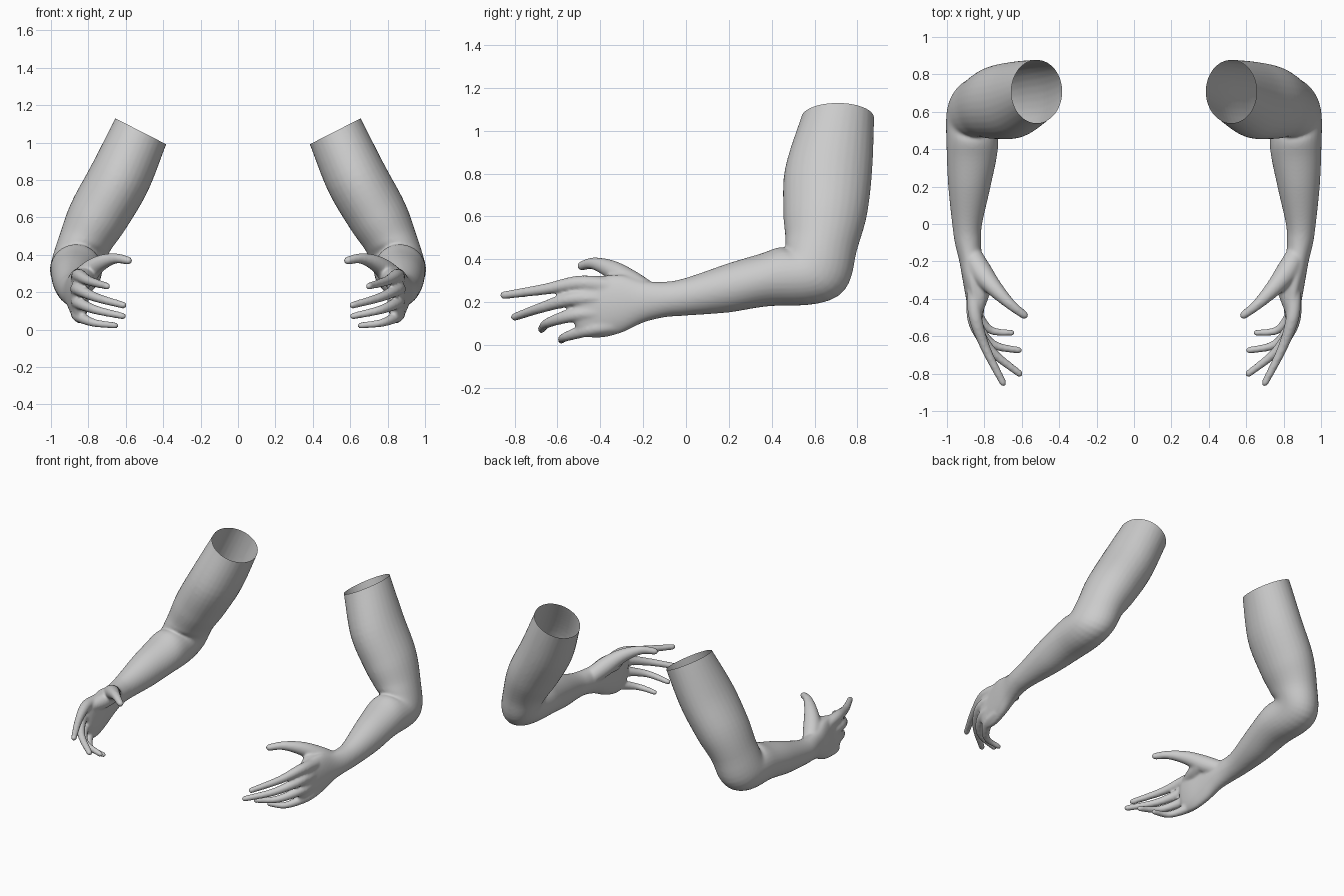
import bpy, bmesh, math
from mathutils import Vector

if "Cube" in bpy.data.objects:
    bpy.data.objects.remove(bpy.data.objects["Cube"])

skin = bpy.data.materials.new("light grey")
skin.diffuse_color = (0.6, 0.6, 0.6, 1)
skin.use_nodes = True
skin.node_tree.nodes["Principled BSDF"].inputs["Base Color"].default_value = skin.diffuse_color


def spline(rows, steps):
    """Smoothly interpolate rows of numbers (Catmull-Rom)."""
    out = []
    for i in range(len(rows) - 1):
        p0, p1 = rows[max(i - 1, 0)], rows[i]
        p2, p3 = rows[i + 1], rows[min(i + 2, len(rows) - 1)]
        for s in range(steps):
            t = s / steps
            out.append([0.5 * (2*b + (c - a)*t + (2*a - 5*b + 4*c - d)*t*t
                               + (3*b - a - 3*c + d)*t**3)
                        for a, b, c, d in zip(p0, p1, p2, p3)])
    return out + [list(rows[-1])]


def loft(bm, rings, n=32):
    """Closed skin through rings of (centre, half axis A, half axis B)."""
    loops = []
    for c, a, b in rings:
        loops.append([bm.verts.new(c + a*math.cos(2*math.pi*k/n) + b*math.sin(2*math.pi*k/n))
                      for k in range(n)])
    for p, q in zip(loops, loops[1:]):
        for k in range(n):
            bm.faces.new((p[k], p[(k+1) % n], q[(k+1) % n], q[k]))
    bm.faces.new(loops[0][::-1])
    bm.faces.new(loops[-1])


def limb(bm, rows):
    """Rows: x, y, z, half width, half depth, roll, pitch (degrees)."""
    rings = []
    for x, y, z, w, h, r, p in spline(rows, 6):
        r, p = math.radians(r), math.radians(p)
        rings.append((Vector((x, y, z)), Vector((math.cos(r), 0, math.sin(r))) * w,
                      Vector((0, -math.cos(p), math.sin(p))) * h))
    loft(bm, rings)


def digit(bm, rows):
    """Round tapered finger through rows of x, y, z, radius, with a rounded tip."""
    pts = spline(rows, 6)
    c = [Vector(p[:3]) for p in pts]
    rad = [p[3] for p in pts]
    end = (c[-1] - c[-2]).normalized()
    tip, tr = c[-1], rad[-1]
    for k in (30, 60, 80):
        c.append(tip + end * tr * math.sin(math.radians(k)))
        rad.append(tr * math.cos(math.radians(k)))
    rings = []
    for i, p in enumerate(c):
        t = (c[min(i+1, len(c)-1)] - c[max(i-1, 0)]).normalized()
        a = t.cross(Vector((0, 0, 1))).normalized()
        rings.append((p, a * rad[i], a.cross(t) * rad[i]))
    loft(bm, rings, 16)


bm = bmesh.new()
# upper arm, elbow, forearm, wrist and palm
limb(bm, [
    (0.490, 0.715, 1.120, .150, .160, 27, 0),
    (0.520, 0.708, 1.060, .153, .170, 27, 0),
    (0.630, 0.665, 0.815, .166, .204, 27, 0),
    (0.745, 0.650, 0.610, .162, .195, 25, 0),
    (0.820, 0.630, 0.460, .142, .168, 16, 8),
    (0.865, 0.590, 0.340, .137, .165, 0, 42),
    (0.865, 0.400, 0.312, .137, .130, 0, 86),
    (0.880, 0.200, 0.267, .113, .115, 0, 90),
    (0.892, 0.000, 0.225, .080, .088, 0, 90),
    (0.888, -.100, 0.212, .070, .083, 0, 90),
    (0.872, -.200, 0.202, .062, .098, 0, 90),
    (0.860, -.300, 0.192, .056, .135, 0, 90),
    (0.848, -.400, 0.178, .050, .145, 0, 90),
    (0.844, -.480, 0.182, .040, .140, 0, 90),
    (0.842, -.520, 0.195, .025, .105, 0, 90)])
# fingers from index to little
for f in (
    [(.855, -.36, .275, .040), (.848, -.50, .288, .036), (.795, -.66, .260, .026), (.700, -.85, .232, .019)],
    [(.860, -.38, .215, .036), (.852, -.53, .215, .034), (.760, -.68, .172, .025), (.612, -.80, .130, .019)],
    [(.860, -.36, .150, .036), (.850, -.51, .142, .033), (.760, -.64, .105, .024), (.615, -.675, .072, .018)],
    [(.860, -.34, .090, .036), (.848, -.46, .070, .032), (.770, -.565, .036, .022), (.655, -.582, .022, .017)],
):
    digit(bm, f)
# thumb and the web of flesh beside it
digit(bm, [(.865, -.17, .235, .055), (.815, -.26, .290, .060), (.745, -.345, .350, .045),
           (.660, -.43, .380, .029), (.587, -.487, .369, .022)])
digit(bm, [(.800, -.28, .290, .050), (.820, -.36, .275, .052), (.845, -.46, .27, .040)])

mesh = bpy.data.meshes.new("right_arm")
bm.to_mesh(mesh)
bm.free()
arm = bpy.data.objects.new("right_arm", mesh)
bpy.context.collection.objects.link(arm)
bpy.context.view_layer.objects.active = arm
arm.select_set(True)

# fuse all parts into one soft skin
rem = arm.modifiers.new("fuse", 'REMESH')
rem.mode, rem.voxel_size = 'VOXEL', 0.008
soft = arm.modifiers.new("soften", 'SMOOTH')
soft.factor, soft.iterations = 0.5, 8
for m in ("fuse", "soften"):
    bpy.ops.object.modifier_apply(modifier=m)

# cut the shoulder end open
bm = bmesh.new()
bm.from_mesh(arm.data)
bmesh.ops.bisect_plane(bm, geom=bm.verts[:] + bm.edges[:] + bm.faces[:],
                       plane_co=(.52, .71, 1.06), plane_no=(-.454, 0, .891), clear_outer=True)
bm.to_mesh(arm.data)
arm.data.materials.clear()
arm.data.materials.append(skin)

# mirrored left arm
bmesh.ops.scale(bm, vec=(-1, 1, 1), verts=bm.verts)
bmesh.ops.reverse_faces(bm, faces=bm.faces)
left_mesh = bpy.data.meshes.new("left_arm")
bm.to_mesh(left_mesh)
bm.free()
left_mesh.materials.append(skin)
left = bpy.data.objects.new("left_arm", left_mesh)
bpy.context.collection.objects.link(left)
for ob in (arm, left):
    ob.data.polygons.foreach_set("use_smooth", [True] * len(ob.data.polygons))
    ob.data.update()
